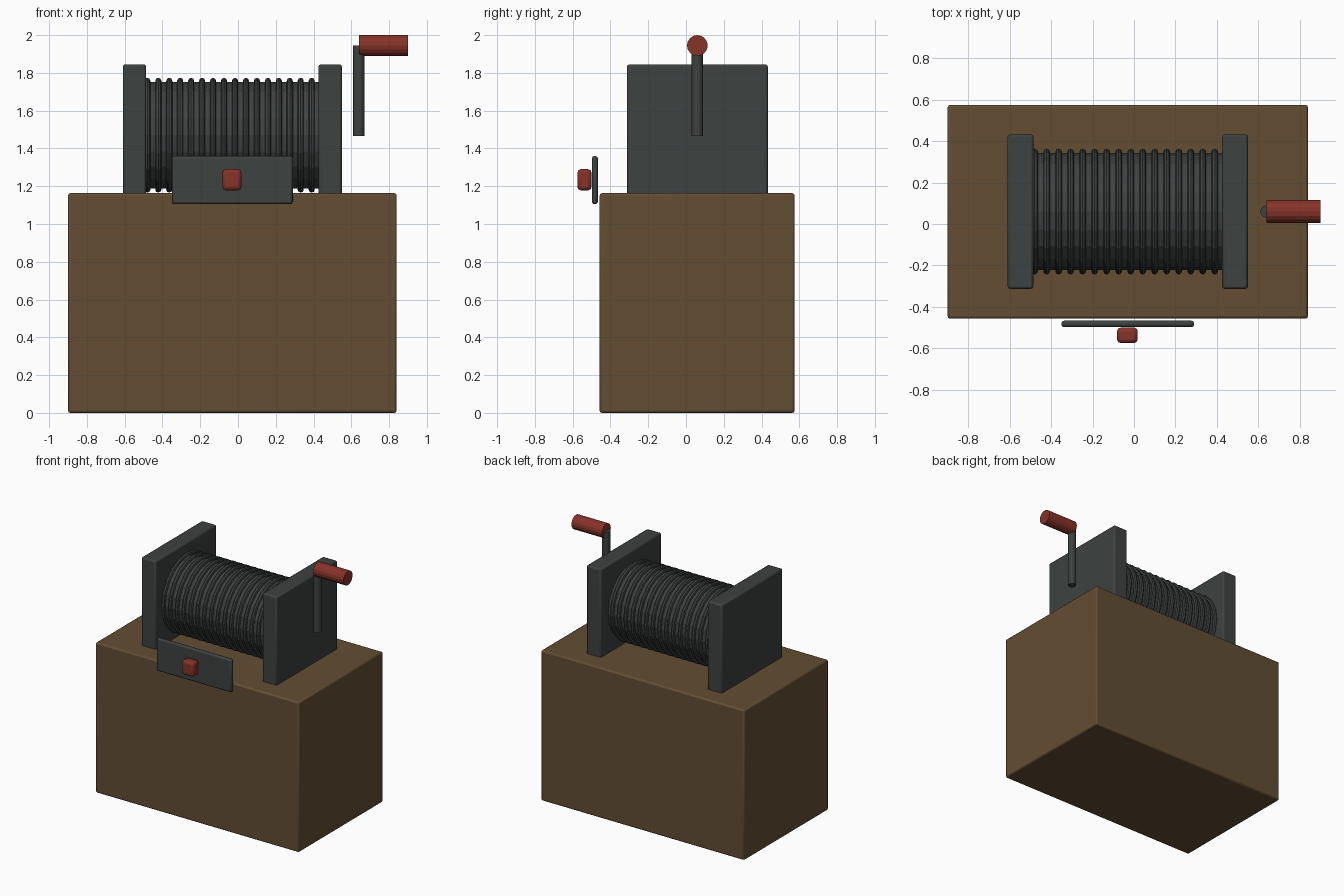
import bpy
import math

if "Cube" in bpy.data.objects:
    bpy.data.objects.remove(bpy.data.objects["Cube"])


def material(name, rgb):
    m = bpy.data.materials.new(name)
    m.diffuse_color = (*rgb, 1)
    m.use_nodes = True
    m.node_tree.nodes["Principled BSDF"].inputs["Base Color"].default_value = m.diffuse_color
    return m


WOOD = material("wood", (0.125, 0.075, 0.033))
IRON = material("iron", (0.047, 0.054, 0.050))
RED = material("red_paint", (0.24, 0.033, 0.022))


def finish(ob, name, mat):
    ob.name = name
    ob.data.materials.append(mat)
    return ob


def box(name, lo, hi, mat, bevel):
    mid = [(a + b) / 2 for a, b in zip(lo, hi)]
    bpy.ops.mesh.primitive_cube_add(size=1, location=mid)
    ob = bpy.context.object
    ob.scale = [b - a for a, b in zip(lo, hi)]
    bpy.ops.object.transform_apply(location=False, rotation=False, scale=True)
    mod = ob.modifiers.new("bevel", "BEVEL")
    mod.width = bevel
    mod.segments = 2
    return finish(ob, name, mat)


def rod(name, centre, radius, length, mat, sides, along_x=True):
    rot = (0, math.pi / 2, 0) if along_x else (0, 0, 0)
    bpy.ops.mesh.primitive_cylinder_add(vertices=sides, radius=radius, depth=length,
                                        location=centre, rotation=rot)
    return finish(bpy.context.object, name, mat)


CX, CY, CZ = -0.03, 0.06, 1.47   # drum centre

# Wooden base
box("base", (-0.90, -0.457, 0), (0.84, 0.575, 1.163), WOOD, 0.012)

# Side plates holding the drum
for side, label in ((-1, "left"), (1, "right")):
    x = CX + side * 0.518
    box(label + "_plate", (x - 0.062, CY - 0.373, 1.10), (x + 0.062, CY + 0.373, 1.845), IRON, 0.012)

# Drum with cable windings
rod("drum", (CX, CY, CZ), 0.283, 1.0, IRON, 20)
for i in range(16):
    bpy.ops.mesh.primitive_torus_add(major_radius=0.288, minor_radius=0.016,
                                     major_segments=20, minor_segments=8,
                                     location=(-0.48 + i * 0.058, CY, CZ),
                                     rotation=(0, math.pi / 2, 0))
    finish(bpy.context.object, f"cable_turn_{i + 1}", IRON)

# Crank
rod("crank_arm", (0.64, CY, 1.705), 0.03, 0.48, IRON, 12, along_x=False)
rod("crank_handle", (0.77, CY, 1.945), 0.055, 0.26, RED, 16)

# Front panel and its button
box("front_panel", (-0.35, -0.498, 1.105), (0.29, -0.467, 1.36), IRON, 0.012)
box("button", (-0.082, -0.575, 1.178), (0.018, -0.50, 1.29), RED, 0.018)

# Smooth rounded parts, keep hard edges
for ob in bpy.context.scene.objects:
    ob.select_set(True)
bpy.ops.object.shade_smooth_by_angle(angle=math.radians(15))
